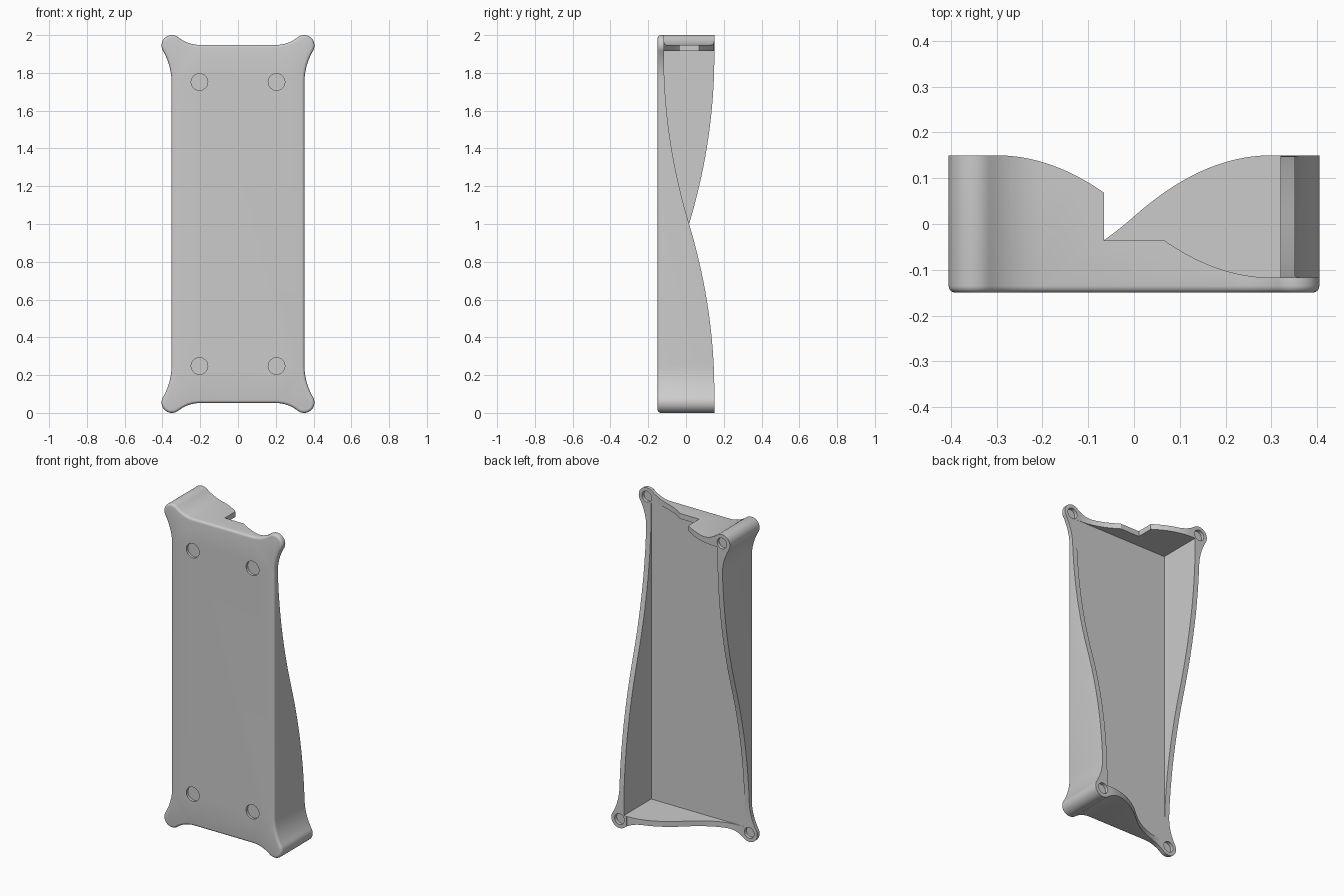
import bpy, bmesh
from math import atan2, cos, sin, pi
from mathutils import Vector

if "Cube" in bpy.data.objects:
    bpy.data.objects.remove(bpy.data.objects["Cube"], do_unlink=True)

FRONT, BACK = -0.15, 0.15
FLOOR = -0.117
MID_Z = 1.0
LOBE, LOBE_R = (0.35, 0.945), 0.055
HALF_W, HALF_H = 0.352, 0.948

grey = bpy.data.materials.new("plain_grey")
grey.use_nodes = True
grey.diffuse_color = (0.6, 0.6, 0.6, 1)
grey.node_tree.nodes["Principled BSDF"].inputs["Base Color"].default_value = (0.6, 0.6, 0.6, 1)


def prism(name, points, shift, rounding=0):
    """Sweep a closed loop of points along a shift vector."""
    bm = bmesh.new()
    face = bm.faces.new([bm.verts.new(p) for p in points])
    rim = list(face.edges)
    new = bmesh.ops.extrude_face_region(bm, geom=[face], use_keep_orig=True)["geom"]
    moved = [g for g in new if isinstance(g, bmesh.types.BMVert)]
    bmesh.ops.translate(bm, verts=moved, vec=shift)
    bmesh.ops.recalc_face_normals(bm, faces=bm.faces)
    if rounding:
        bmesh.ops.bevel(bm, geom=rim, offset=rounding, segments=4, profile=0.5, affect='EDGES')
        bmesh.ops.recalc_face_normals(bm, faces=bm.faces)
    mesh = bpy.data.meshes.new(name)
    bm.to_mesh(mesh)
    bm.free()
    obj = bpy.data.objects.new(name, mesh)
    bpy.context.collection.objects.link(obj)
    mesh.materials.append(grey)
    return obj


def carve(body, cutter):
    """Subtract a cutter from the body and discard it."""
    cutter.hide_render = True
    mod = body.modifiers.new("carve", 'BOOLEAN')
    mod.operation, mod.solver, mod.object = 'DIFFERENCE', 'EXACT', cutter
    bpy.context.view_layer.objects.active = body
    bpy.ops.object.modifier_apply(modifier=mod.name)
    bpy.data.objects.remove(cutter, do_unlink=True)


def arc(cx, cz, r, a0, a1, n):
    return [(cx + r * cos(a0 + (a1 - a0) * i / n), cz + r * sin(a0 + (a1 - a0) * i / n))
            for i in range(n + 1)]


def flare_radius(run, rise):
    """Radius of a concave arc tangent to a straight edge and to the lobe."""
    return (run ** 2 + rise ** 2 - LOBE_R ** 2) / (2 * (LOBE_R - rise))


def corner_outline():
    """One quarter of the outline: flare, round lobe, flare."""
    px, pz = LOBE
    ax, bz = 0.2, 0.75
    ra = flare_radius(px - ax, HALF_H - pz)
    rb = flare_radius(pz - bz, HALF_W - px)
    az, bx = HALF_H + ra, HALF_W + rb
    ta = atan2(pz - az, px - ax)
    tb = atan2(pz - bz, px - bx)
    return (arc(ax, az, ra, -pi / 2, ta, 12)
            + arc(px, pz, LOBE_R, ta + pi, tb - pi, 20)[1:-1]
            + arc(bx, bz, rb, tb, pi, 12))


# Solid body with four lobed corners and a rounded front edge
quarter = corner_outline()
back = quarter[::-1]
loop = (quarter + [(x, -z) for x, z in back]
        + [(-x, -z) for x, z in quarter] + [(-x, z) for x, z in back])
tray = prism("tray_shell", [(x, FRONT, MID_Z + z) for x, z in loop],
             Vector((0, BACK - FRONT, 0)), rounding=0.015)

# Rectangular cavity open to the back
cw, ch = 0.32, 0.915
carve(tray, prism("cavity", [(x, FLOOR - 0.001, MID_Z + z) for x, z in
                             ((-cw, -ch), (cw, -ch), (cw, ch), (-cw, ch))],
                  Vector((0, 0.5, 0))))


def rim_profile(half, end, low, steps=20):
    """Falling S-curve of two parabolas, closed above as a cutter profile."""
    centre = (BACK + FLOOR) / 2
    drop = BACK - centre
    pts = []
    for i in range(-steps, steps + 1):
        u = i / steps
        sag = drop * (1 - (1 - abs(u)) ** 2)
        pts.append((u * half, centre - sag if u > 0 else centre + sag))
    pts[0] = (pts[0][0], BACK - 0.0002)
    pts[-1] = (half, low)
    return pts + [(end, low), (end, 0.4), (-half, 0.4)]


# Curved rims: each long wall and each short wall, repeated by a half turn
for s in (1, -1):
    side = [(s * 0.3, y, MID_Z + s * t) for t, y in rim_profile(0.89, 1.1, FLOOR)]
    carve(tray, prism("side_rim_cut", side, Vector((s * 0.25, 0, 0))))
    end = [(s * t, y, MID_Z + s * 0.9) for t, y in rim_profile(0.3, 0.5, FLOOR + 0.0005)]
    carve(tray, prism("end_rim_cut", end, Vector((0, 0, s * 0.25))))

# Square notch in the middle of the top wall
notch = ((-0.065, -0.036), (0.066, -0.036), (0.066, 0.4), (-0.065, 0.4))
carve(tray, prism("notch_cut", [(x, y, MID_Z + 0.9) for x, y in notch], Vector((0, 0, 0.25))))

# Round recesses: foot pockets in front, screw pockets in the lobes behind
for sx in (1, -1):
    for sz in (1, -1):
        foot = arc(sx * 0.204, MID_Z + sz * 0.752, 0.044, 0, 2 * pi, 32)[:-1]
        carve(tray, prism("foot_pocket", [(x, FRONT - 0.05, z) for x, z in foot],
                          Vector((0, 0.066, 0))))
        top = FLOOR if sx == sz else BACK
        hole = arc(sx * LOBE[0], MID_Z + sz * LOBE[1], 0.033, 0, 2 * pi, 32)[:-1]
        carve(tray, prism("screw_pocket", [(x, top - 0.02, z) for x, z in hole],
                          Vector((0, 0.12, 0))))

# Smooth the curves, keep the corners crisp
bpy.ops.object.select_all(action='DESELECT')
tray.select_set(True)
bpy.context.view_layer.objects.active = tray
bpy.ops.object.shade_smooth_by_angle(angle=pi / 6)
